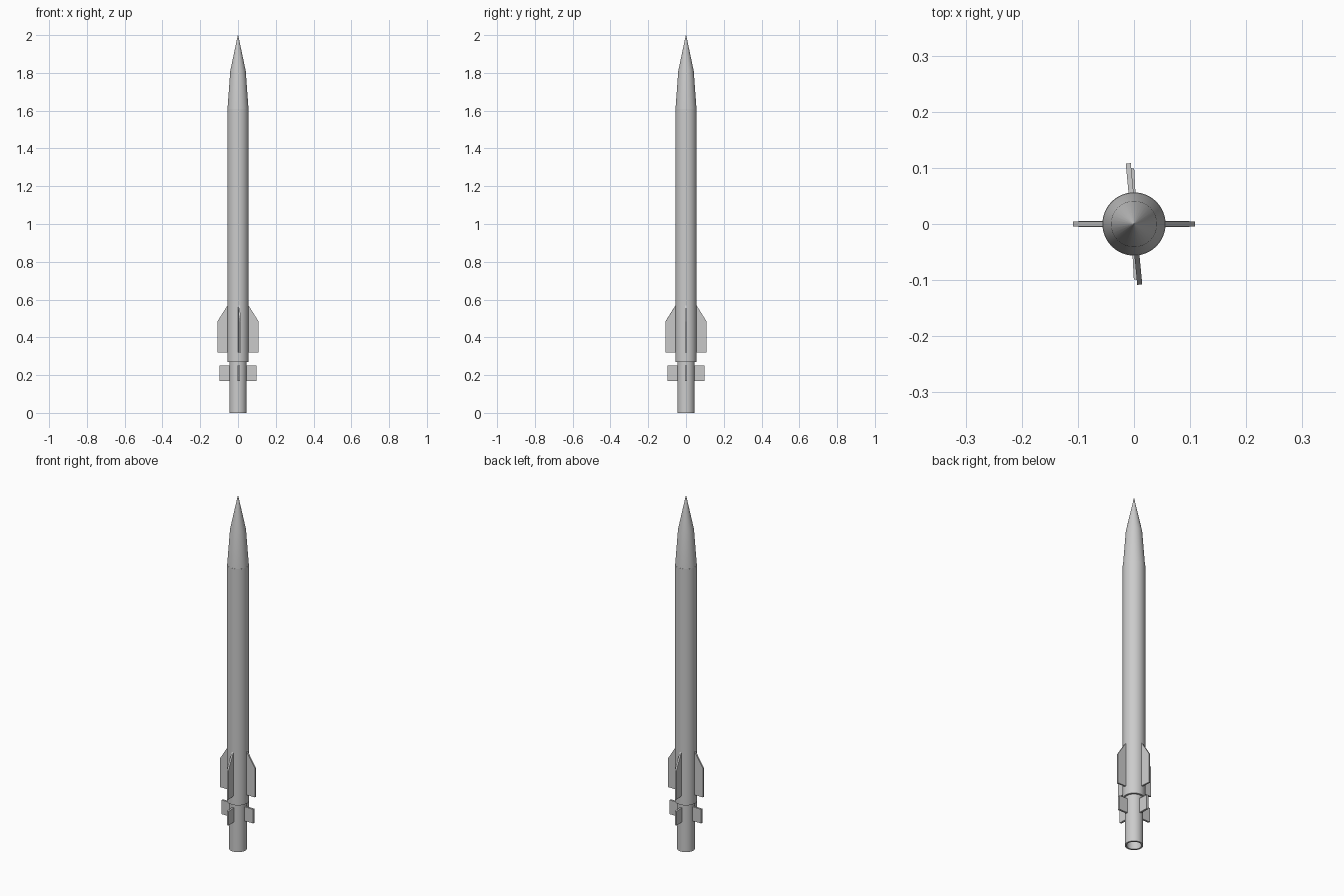
import bpy, bmesh
from math import cos, sin, pi, radians

if "Cube" in bpy.data.objects:
    bpy.data.objects.remove(bpy.data.objects["Cube"])

SEGS = 32


def finish(name, bm, smooth=False):
    bmesh.ops.recalc_face_normals(bm, faces=bm.faces)
    me = bpy.data.meshes.new(name)
    bm.to_mesh(me)
    bm.free()
    ob = bpy.data.objects.new(name, me)
    bpy.context.collection.objects.link(ob)
    if smooth:
        bpy.ops.object.select_all(action='DESELECT')
        bpy.context.view_layer.objects.active = ob
        ob.select_set(True)
        bpy.ops.object.shade_smooth_by_angle(angle=radians(30))
    return ob


def lathe(name, profile):
    """Stack rings of (radius, z), bridge them and cap both ends."""
    bm = bmesh.new()
    rings = [[bm.verts.new((r * cos(2 * pi * i / SEGS), r * sin(2 * pi * i / SEGS), z))
              for i in range(SEGS)] for r, z in profile]
    for a, b in zip(rings, rings[1:]):
        for i in range(SEGS):
            j = (i + 1) % SEGS
            bm.faces.new((a[i], a[j], b[j], b[i]))
    bm.faces.new(rings[0])
    bm.faces.new(rings[-1])
    return finish(name, bm, smooth=True)


def fin(name, outline, thickness, angle):
    """Extrude an (radius, z) outline into a flat plate, turned about z."""
    bm = bmesh.new()
    face = bm.faces.new([bm.verts.new((r, -thickness / 2, z)) for r, z in outline])
    ext = bmesh.ops.extrude_face_region(bm, geom=[face])
    moved = [v for v in ext['geom'] if isinstance(v, bmesh.types.BMVert)]
    bmesh.ops.translate(bm, verts=moved, vec=(0, thickness, 0))
    ob = finish(name, bm)
    ob.rotation_euler.z = radians(angle)
    return ob


# Main tube, two-stage nose and hollow exhaust tube
lathe("body_tube", [(0.0565, 0.27), (0.0565, 1.61)])
lathe("nose_cone", [(0.0555, 1.61), (0.041, 1.81), (0.001, 2.0)])
lathe("exhaust_tube", [(0.046, 0.275), (0.046, 0.0), (0.037, 0.0), (0.037, 0.1)])

# Large swept fins; the front/back pair is slightly twisted
main = [(0.05, 0.32), (0.1085, 0.32), (0.1085, 0.485), (0.055, 0.57), (0.05, 0.57)]
for side, angle in (("right", 0), ("back", 95.4), ("left", 180), ("front", 275.4)):
    fin("main_fin_" + side, main, 0.009, angle)

# Small rectangular fins on the exhaust tube
small = [(0.04, 0.17), (0.099, 0.17), (0.099, 0.25), (0.04, 0.25)]
for side, angle in (("right", 0), ("back", 93), ("left", 180), ("front", 273)):
    fin("tail_fin_" + side, small, 0.011, angle)
